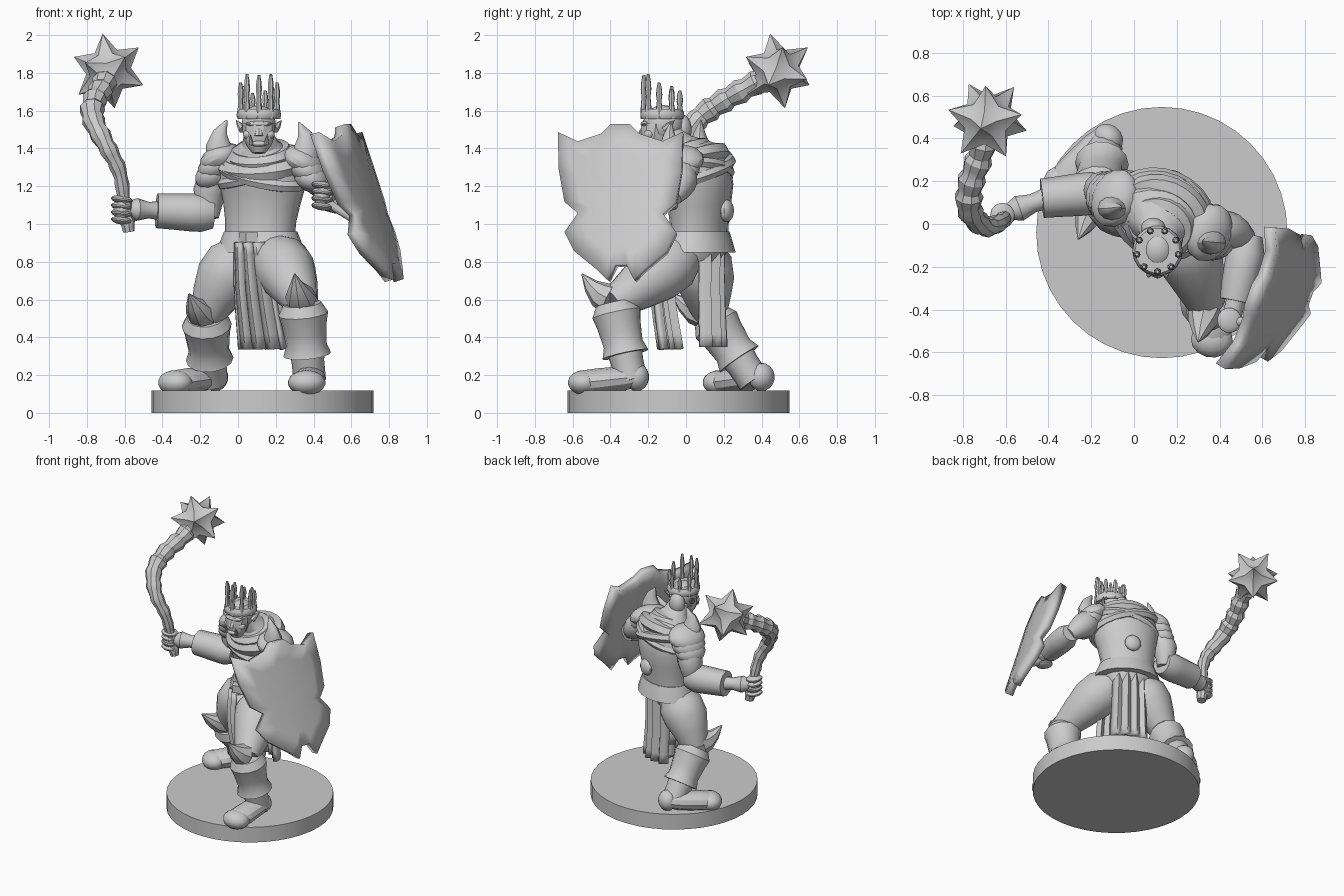
import bpy, bmesh, math
from mathutils import Vector as V, Matrix

if "Cube" in bpy.data.objects:
    bpy.data.objects.remove(bpy.data.objects["Cube"])

SIDE = V((.92, -.38, 0))      # line of the shoulders and hips
FRONT = V((-.38, -.92, 0))    # where the body faces
UP = V((0, 0, 1))
MUSCLE = (.7, 1, 1, .8, .55)
PLATE = (.8, 1.05, .95, .9, .85, 1)
HORN = (1, .85, .5, .05)


def finish(name, bm):
    bmesh.ops.recalc_face_normals(bm, faces=bm.faces)
    me = bpy.data.meshes.new(name)
    bm.to_mesh(me)
    bm.free()
    ob = bpy.data.objects.new(name, me)
    bpy.context.collection.objects.link(ob)
    return ob


def bridge(bm, a, b, closed=True):
    for k in range(len(a) if closed else len(a) - 1):
        j = (k + 1) % len(a)
        bm.faces.new((a[k], a[j], b[j], b[k]))


def spline(p, n):
    """n + 1 smooth points through p."""
    p = [V(q) for q in p]
    p = [2 * p[0] - p[1]] + p + [2 * p[-1] - p[-2]]
    out = []
    for i in range(n + 1):
        f = i / n * (len(p) - 3)
        k = min(int(f), len(p) - 4)
        t = f - k
        a, b, c, d = p[k:k + 4]
        out.append(0.5 * (2 * b + (c - a) * t + (2 * a - 5 * b + 4 * c - d) * t ** 2
                          + (3 * b - a - 3 * c + d) * t ** 3))
    return out


def tube(name, path, radii, r=1, flat=1, sides=12, ref=None):
    """Skin along a smooth path; radii are scaled by r, flat squashes the section."""
    pts = spline(path, len(radii) - 1)
    d = (pts[-1] - pts[0]).normalized()
    ref = ref or (V((1, 0, 0)) if abs(d.x) < .7 else V((0, 1, 0)))
    bm = bmesh.new()
    loops = []
    for i, p in enumerate(pts):
        t = (pts[min(i + 1, len(pts) - 1)] - pts[max(i - 1, 0)]).normalized()
        u = (ref - t * ref.dot(t)).normalized()
        v = t.cross(u) * flat
        ring = [2 * math.pi * k / sides for k in range(sides)]
        loops.append([bm.verts.new(p + (u * math.cos(a) + v * math.sin(a)) * radii[i] * r) for a in ring])
    for a, b in zip(loops, loops[1:]):
        bridge(bm, a, b)
    bm.faces.new(loops[0])
    bm.faces.new(loops[-1])
    return finish(name, bm)


def spike(name, base, tip, r, bow=0, shape=HORN, sides=8):
    """Horn that starts level and curls upwards by bow."""
    a, b = V(base), V(tip)
    return tube(name, [a, (a + b) / 2 - UP * bow, b], shape, r, 1, sides)


def blob(name, c, s, yaw=0, pitch=0):
    bm = bmesh.new()
    bmesh.ops.create_uvsphere(bm, u_segments=14, v_segments=9, radius=1)
    bm.transform(Matrix.Translation(c) @ Matrix.Rotation(math.radians(yaw), 4, 'Z')
                 @ Matrix.Rotation(math.radians(pitch), 4, 'Y') @ Matrix.Diagonal((*s, 1)))
    return finish(name, bm)


def drape(name, c, rx, drop, lean, r):
    """Closed band round the body, lower in front by drop and at one side by lean."""
    bm = bmesh.new()
    loops = []
    for i in range(24):
        a = math.pi * i / 12
        out = (SIDE * math.cos(a) - FRONT * math.sin(a) * .78) * rx
        p = V(c) + out + UP * (drop * math.sin(a) - lean * math.cos(a))
        o = out.normalized()
        loops.append([bm.verts.new(p + (o * math.cos(b) + UP * math.sin(b)) * r)
                      for b in (math.pi * k / 3 for k in range(6))])
    for a, b in zip(loops, loops[1:] + loops[:1]):
        bridge(bm, a, b)
    return finish(name, bm)


def cloth(name, path, top, bottom, curl):
    bm = bmesh.new()
    rows = []
    for i, p in enumerate(spline(path, 8)):
        w = top + (bottom - top) * i / 8
        rows.append([bm.verts.new(p + SIDE * w * u + FRONT * (.018 * math.cos(u * 4 * math.pi) - curl * u * u))
                     for u in (k / 8 - 1 for k in range(17))])
    for a, b in zip(rows, rows[1:]):
        bridge(bm, a, b, False)
    finish(name, bm).modifiers.new("thickness", 'SOLIDIFY').thickness = .03


def fist(name, c):
    blob(name + "_palm", c, (.045, .055, .065))
    for k in range(4):
        blob(name + "_finger", V(c) + UP * (.055 - .037 * k), (.058, .06, .022), 10, 8)


# Round base
tube("base", [(.13, -.04, 0), (.13, -.04, .118)], (1, 1), .587, sides=40)

# Torso, belt and buckle
tube("torso", [(.11, .06, .78), (.12, .07, 1.02), (.13, .05, 1.27), (.11, -.09, 1.5)],
     (.14, .19, .19, .195, .21, .23, .24, .21, .10, .07), 1, .77, 18, SIDE)
waist = V((.12, .065, .85))
tube("belt", [waist, waist + UP * .11], (.24, .222, .20), 1, .79, 18, SIDE)
buckle = waist + FRONT * .168 + UP * .035
tube("buckle", [buckle, buckle + UP * .07], (1, 1), .055, .7, 4, SIDE)
blob("back_ring", (.19, .215, 1.07), (.06, .035, .06), -22)

# Draped collar and crossing sashes
drape("collar", (.12, -.01, 1.365), .13, .05, 0, .045)
drape("mantle", (.13, .03, 1.325), .19, .06, 0, .05)
drape("sash", (.13, .05, 1.27), .225, .04, .06, .033)
drape("cross_sash", (.13, .05, 1.27), .22, .03, -.05, .03)

# Hanging cloths
cloth("front_cloth", [(.06, -.10, .9), (.08, -.13, .65), (.12, -.09, .34)], .10, .14, .04)
cloth("back_cloth", [(.17, .18, .9), (.17, .18, .62), (.18, .19, .35)], .12, .14, -.05)

# Head and face
H = V((.11, -.12, 1.53))
blob("skull", H, (.092, .108, .10))
tube("jaw", [H + V((0, -.04, 0)), H + V((0, -.06, -.155))], (.085, .085, .08, .065, .035), 1, .92, 10)
blob("brow", H + V((0, -.095, 0)), (.07, .025, .016))
spike("nose", H + V((0, -.11, -.065)), H + V((0, -.095, .01)), .026)
blob("lip", H + V((0, -.105, -.105)), (.045, .025, .016))
blob("hair_knot", H + V((-.02, .10, -.03)), (.06, .05, .08))
for s in (-1, 1):
    spike("tusk", H + V((s * .04, -.115, -.11)), H + V((s * .045, -.13, -.055)), .012)
    spike("ear", H + V((s * .085, .01, -.03)), H + V((s * .12, .06, .02)), .022)
    blob("cheek", H + V((s * .055, -.075, -.055)), (.03, .028, .026))

# Crown with knobbed points, taller at the front
C = H + V((0, -.005, .025))
tube("crown_band", [C, C + UP * .055], (.11, .118, .116, .105), sides=18)
for k in range(9):
    a = math.pi * 2 * (k + .25) / 9
    p = C + V((math.cos(a), -math.sin(a), 0)) * .098
    h = .185 + .05 * math.sin(a) + .015 * (k % 2)
    spike("crown_point", p, p + UP * h, .019, 0, (1, .95, .85, .65, .9, .75, .4), 7)

# Layered shoulder plates with upright horns
for s, c in ((-1, V((-.09, .12, 1.31))), (1, V((.35, -.04, 1.30)))):
    for k in range(3):
        blob("shoulder_plate", c + SIDE * s * .022 * k + UP * (.035 - .045 * k),
             (.115 - .008 * k, .14 - .012 * k, .075), -22, s * 28)
    q = c + V((0, -.04, .05))
    tube("shoulder_horn", [q, q + V((s * .015, -.01, .09)), q + V((-s * .03, 0, .19))], HORN, .078, .8)

# Right arm holding the mace
tube("right_upper_arm", [(-.09, .12, 1.32), (-.15, .16, 1.17), (-.15, .15, 1.03)], MUSCLE, .088)
tube("right_bracer", [(-.13, .15, 1.055), (-.43, .12, 1.07)], (.8, 1, 1, .97, .94, .92), .1)
tube("right_wrist", [(-.41, .12, 1.07), (-.6, .05, 1.08)], (.9, .8, 1.1, .6), .055)
fist("right_fist", (-.615, .04, 1.075))

# Curved handle of stepped segments, thicker towards the head
steps = []
for k in range(12):
    w = .036 + .025 * min(1, max(0, (k - 2) / 5))
    steps += [w * .88, w, w * 1.12]
tube("mace_handle", [(-.578, .05, .96), (-.60, .035, 1.1), (-.63, .005, 1.28), (-.70, -.01, 1.42),
                     (-.765, .06, 1.55), (-.765, .18, 1.64), (-.72, .32, 1.72), (-.69, .45, 1.79)], steps, sides=9)

# Spiked head: pull out the twelve five-sided corners of an icosphere
bm = bmesh.new()
bmesh.ops.create_icosphere(bm, subdivisions=2, radius=.12)
for v in bm.verts:
    if len(v.link_edges) == 5:
        v.co *= 1.7
bm.transform(Matrix.Translation((-.685, .485, 1.81)) @ Matrix.Rotation(.25, 4, 'Z') @ Matrix.Rotation(-.2, 4, 'Y')
             @ Matrix.Rotation(.15, 4, 'X'))
finish("mace_head", bm)

# Left arm and grip behind the shield
tube("left_upper_arm", [(.34, -.03, 1.32), (.45, -.03, 1.22), (.53, -.07, 1.14)], MUSCLE, .088)
tube("left_bracer", [(.54, -.05, 1.14), (.475, -.36, 1.15)], (.7, 1, 1, .95, .85), .088)
tube("left_wrist", [(.48, -.34, 1.15), (.455, -.44, 1.15)], (1, 1), .045)
fist("left_fist", (.445, -.45, 1.15))
tube("shield_grip", [(.6, -.45, 1.27), (.45, -.46, 1.15), (.62, -.45, 1.02)], [.022] * 9, ref=V((0, 1, 0)))

# Notched shield: mirrored half outline filled towards the middle and bowed
half = [(.03, .78), (.07, .70), (.12, .75), (.24, .85), (.29, .95), (.22, 1.05), (.29, 1.11),
        (.32, 1.28), (.325, 1.48), (.22, 1.43), (.10, 1.47), (.05, 1.52)]
outline = half + [(-w, z) for w, z in reversed(half)]
bm = bmesh.new()
rows = []
for f in (1, .7, .35):
    rows.append([])
    for w, z in outline:
        w, z = w * f, 1.12 + (z - 1.12) * f
        rows[-1].append(bm.verts.new((1.06 + .35 * w - .33 * z - .5 * w * w, w - .34, z)))
for a, b in zip(rows, rows[1:]):
    bridge(bm, a, b)
bm.faces.new(rows[-1])
plate = finish("shield", bm).modifiers.new("thickness", 'SOLIDIFY')
plate.thickness, plate.offset = .055, 0

# Legs from hip, mid thigh, knee, ankle, knee horn tip, heel and toe
for side, hip, mid, knee, ankle, tip, heel, toe in (
        ("left", (.18, .0, .85), (.26, -.15, .74), (.34, -.38, .58), (.38, -.29, .17), (.30, -.55, .735), (.385, -.26), (.36, -.59)),
        ("right", (.04, .08, .86), (-.07, .10, .71), (-.17, .13, .51), (-.14, .36, .17), (-.26, -.07, .63), (-.12, .40), (-.37, .14))):
    knee, ankle = V(knee), V(ankle)
    tube(side + "_thigh", [hip, mid, knee], MUSCLE, .158, sides=14)
    tube(side + "_calf", [knee, ankle], (.9, 1, .95, .8, .8), .108)
    tube(side + "_greave", [knee, knee.lerp(ankle, .66)], PLATE, .126, sides=14)
    spike(side + "_knee_horn", knee.lerp(V(tip), .15), tip, .085, .025)
    # Boot: low wedge with rounded heel and toe caps
    h, t = V((*heel, .19)), V((*toe, .155))
    yaw = math.degrees(math.atan2(t.y - h.y, t.x - h.x))
    tube(side + "_boot", [h, h.lerp(t, .5), t], (.07, .085, .088, .09, .088, .06), 1, .75, 12, (t - h).cross(UP))
    blob(side + "_heel", h, (.065, .075, .075), yaw)
    blob(side + "_toe_cap", h.lerp(t, .85), (.085, .1, .066), yaw)

# Crease-aware smooth shading
bpy.ops.object.select_all(action='SELECT')
bpy.context.view_layer.objects.active = bpy.context.selected_objects[0]
bpy.ops.object.shade_smooth_by_angle(angle=math.radians(32))
